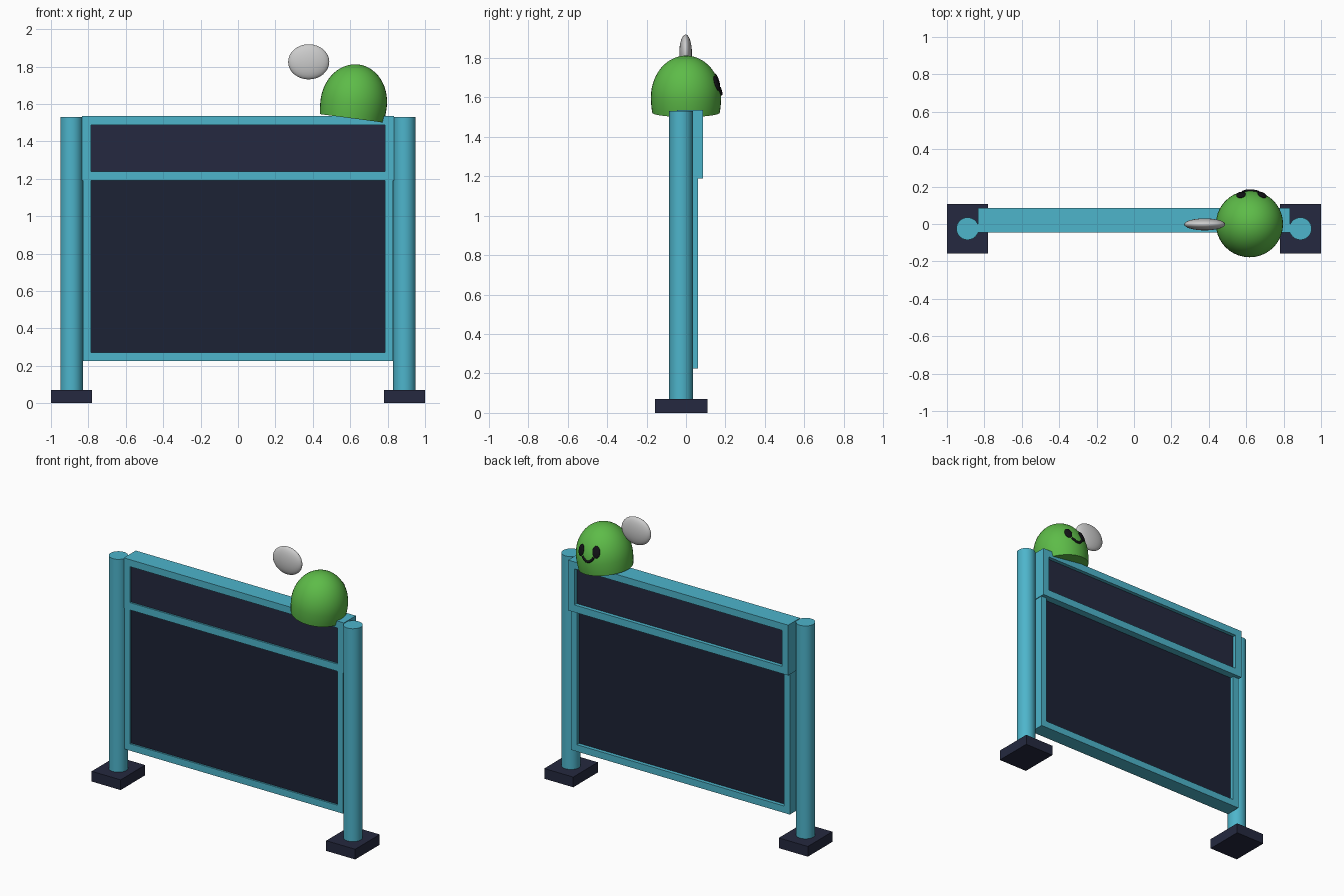
import bpy, bmesh
from math import sqrt, sin, cos, pi, radians
from mathutils import Vector, Matrix

if "Cube" in bpy.data.objects:
    bpy.data.objects.remove(bpy.data.objects["Cube"])


def material(name, rgb):
    m = bpy.data.materials.new(name)
    m.diffuse_color = (*rgb, 1)
    m.use_nodes = True
    m.node_tree.nodes["Principled BSDF"].inputs["Base Color"].default_value = m.diffuse_color
    return m


TEAL = material("teal", (0.075, 0.46, 0.60))
NAVY = material("navy", (0.018, 0.022, 0.05))
PANEL = material("dark_panel", (0.012, 0.016, 0.036))
GREEN = material("green", (0.11, 0.50, 0.065))
BLACK = material("black", (0.006, 0.006, 0.008))


def add_object(name, bm, mat=None, smooth=False):
    me = bpy.data.meshes.new(name)
    bmesh.ops.recalc_face_normals(bm, faces=bm.faces[:])
    bm.to_mesh(me)
    bm.free()
    ob = bpy.data.objects.new(name, me)
    bpy.context.collection.objects.link(ob)
    if mat:
        me.materials.append(mat)
    if smooth:
        bpy.ops.object.select_all(action='DESELECT')
        ob.select_set(True)
        bpy.context.view_layer.objects.active = ob
        bpy.ops.object.shade_smooth_by_angle(angle=radians(40))
    return ob


def box(name, lo, hi, mat):
    lo, hi = Vector(lo), Vector(hi)
    bm = bmesh.new()
    bmesh.ops.create_cube(bm, size=1, matrix=Matrix.Translation((lo + hi) / 2)
                          @ Matrix.Diagonal((*(hi - lo), 1)))
    return add_object(name, bm, mat)


def ellipsoid(name, matrix, radii, mat=None):
    bm = bmesh.new()
    bmesh.ops.create_uvsphere(bm, u_segments=32, v_segments=16, radius=1,
                              matrix=matrix @ Matrix.Diagonal((*radii, 1)))
    return add_object(name, bm, mat, True)


def frame(name, outer, inner, y0, y1, sides):
    """Flat rectangular frame (half width, z low, z high) given thickness."""
    bm = bmesh.new()
    rings = []
    for w, z0, z1 in (outer, inner):
        rings.append([bm.verts.new((x, (y0 + y1) / 2, z))
                      for x, z in ((w, z1), (w, z0), (-w, z0), (-w, z1))])
    a, b = rings
    for i in range(sides):
        j = (i + 1) % 4
        bm.faces.new((a[i], a[j], b[j], b[i]))
    ob = add_object(name, bm, TEAL)
    mod = ob.modifiers.new("thickness", 'SOLIDIFY')
    mod.thickness = y1 - y0
    mod.offset = 0


# posts and feet
for side, s in (("left", -1), ("right", 1)):
    x, y = 0.89 * s, -0.025
    box(side + "_foot", (x - 0.11, y - 0.133, 0), (x + 0.11, y + 0.133, 0.07), NAVY)
    bm = bmesh.new()
    bmesh.ops.create_cone(bm, cap_ends=True, segments=32, radius1=0.06, radius2=0.06,
                          depth=1.525, matrix=Matrix.Translation((x, y, 0.005 + 1.525 / 2)))
    add_object(side + "_post", bm, TEAL, True)

# header frame, lower frame (open under the header) and their boards
frame("header_frame", (0.835, 1.19, 1.535), (0.787, 1.24, 1.487), -0.045, 0.085, 4)
frame("lower_frame", (0.83, 0.225, 1.19), (0.787, 0.272, 1.19), -0.045, 0.06, 3)
box("header_board", (-0.79, -0.033, 1.235), (0.79, 0.06, 1.49), NAVY)
box("lower_board", (-0.79, -0.033, 0.268), (0.79, 0.035, 1.195), PANEL)

# leaning dome figure, turned from a profile
LEAN = Matrix.Translation((0.608, 0, 1.523)) @ Matrix.Rotation(radians(7.5), 4, 'Y')
R, BELLY, TOP = 0.178, 0.08, 0.29


def radius(h):
    reach = TOP - BELLY if h > BELLY else 0.3
    return R * sqrt(max(0, 1 - ((h - BELLY) / reach) ** 2))


def on_surface(x, h):
    return Vector((x, sqrt(radius(h) ** 2 - x * x), h))


profile = [(0, 0)] + [(radius(h), h) for h in (0, 0.025, 0.05)]
profile += [(R * cos(t), BELLY + (TOP - BELLY) * sin(t))
            for t in (pi / 2 * i / 14 for i in range(15))]
bm = bmesh.new()
verts = [bm.verts.new((r, 0, h)) for r, h in profile]
edges = [bm.edges.new(p) for p in zip(verts, verts[1:])]
bmesh.ops.spin(bm, geom=verts + edges, cent=(0, 0, 0), axis=(0, 0, 1),
               angle=2 * pi, steps=40, use_merge=True)
bmesh.ops.remove_doubles(bm, verts=bm.verts[:], dist=1e-5)
bm.transform(LEAN)
add_object("dome_body", bm, GREEN, True)

# eyes
for side, s in (("left", -1), ("right", 1)):
    p = on_surface(0.057 * s, 0.157)
    normal = Vector((p.x / R**2, p.y / R**2, (p.z - BELLY) / (TOP - BELLY)**2))
    turn = normal.to_track_quat('Y', 'Z').to_matrix().to_4x4()
    ellipsoid(side + "_eye", LEAN @ Matrix.Translation(p) @ turn,
              (0.025, 0.010, 0.039), BLACK)

# smile
cu = bpy.data.curves.new("smile", 'CURVE')
cu.dimensions = '3D'
cu.bevel_depth = 0.008
cu.bevel_resolution = 3
cu.use_fill_caps = True
line = cu.splines.new('POLY')
line.points.add(12)
for i, pt in enumerate(line.points):
    u = i / 6 - 1
    pt.co = (*(LEAN @ on_surface(0.042 * u, 0.094 + 0.028 * u * u)), 1)
cu.materials.append(BLACK)
bpy.context.collection.objects.link(bpy.data.objects.new("smile", cu))

# floating bubble
ellipsoid("thought_bubble", Matrix.Translation((0.378, -0.002, 1.825)), (0.11, 0.032, 0.094))
